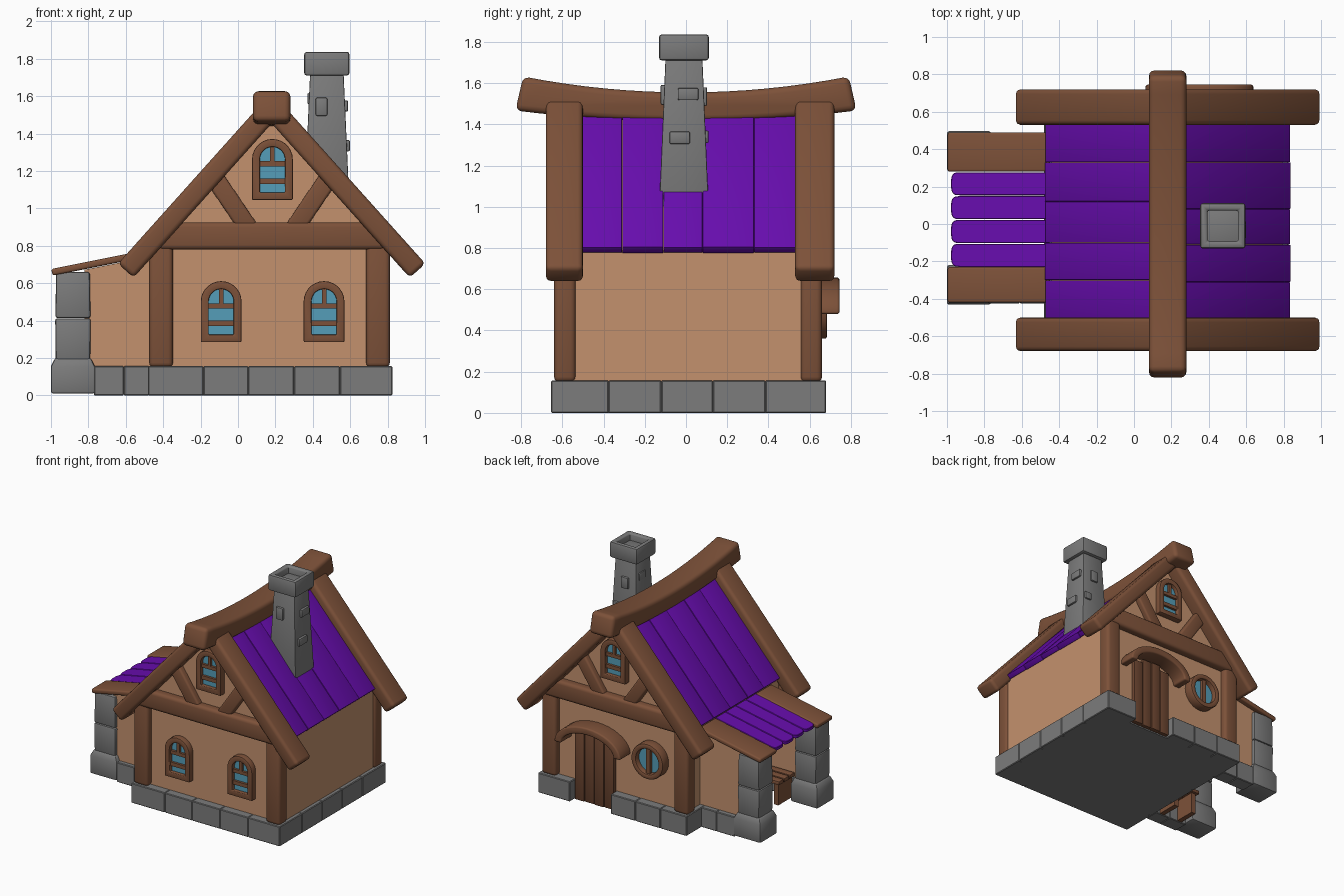
import bpy, bmesh, math

if "Cube" in bpy.data.objects:
    bpy.data.objects.remove(bpy.data.objects["Cube"])

def material(name, rgb):
    m = bpy.data.materials.new(name)
    m.diffuse_color = (*rgb, 1)
    m.use_nodes = True
    m.node_tree.nodes["Principled BSDF"].inputs["Base Color"].default_value = m.diffuse_color
    return m

PLASTER = material("tan plaster", (0.55, 0.285, 0.155))
WOOD = material("brown wood", (0.205, 0.083, 0.041))
DOOR = material("dark door wood", (0.155, 0.062, 0.031))
ROOF = material("purple roof", (0.135, 0.004, 0.42))
STONE = material("grey stone", (0.2, 0.2, 0.2))
GLASS = material("blue glass", (0.09, 0.34, 0.48))
CX = 0.18  # house ridge line


def finish(bm, name, mat, bevel=0, seg=3):
    bmesh.ops.recalc_face_normals(bm, faces=bm.faces)
    if bevel:
        edges = [e for e in bm.edges if len(e.link_faces) == 2 and e.calc_face_angle() > 0.6]
        bmesh.ops.bevel(bm, geom=edges, offset=bevel, segments=seg, profile=0.5,
                        affect='EDGES', clamp_overlap=True)
    for f in bm.faces:
        f.smooth = True
    for e in bm.edges:
        e.smooth = len(e.link_faces) == 2 and e.calc_face_angle() < 0.6
    me = bpy.data.meshes.new(name)
    bm.to_mesh(me)
    bm.free()
    me.materials.append(mat)
    ob = bpy.data.objects.new(name, me)
    bpy.context.collection.objects.link(ob)
    return ob


def place(axis, u, v, t):
    return {'x': (t, u, v), 'y': (u, t, v), 'z': (u, v, t)}[axis]


def prism(name, pts, a, b, mat, bevel=0, axis='y', seg=3):
    """Extrude an outline along an axis."""
    bm = bmesh.new()
    lo, hi = ([bm.verts.new(place(axis, u, v, t)) for u, v in pts] for t in (a, b))
    bm.faces.new(lo)
    bm.faces.new(hi)
    n = len(pts)
    for i in range(n):
        j = (i + 1) % n
        bm.faces.new((lo[i], lo[j], hi[j], hi[i]))
    return finish(bm, name, mat, bevel, seg)


def ring(name, outer, inner, a, b, mat, bevel=0, axis='y'):
    """Extruded frame between two matching outlines."""
    bm = bmesh.new()
    loops = [[bm.verts.new(place(axis, u, v, t)) for u, v in pts]
             for pts, t in ((outer, a), (outer, b), (inner, b), (inner, a))]
    n = len(outer)
    for k in range(4):
        p, q = loops[k], loops[(k + 1) % 4]
        for i in range(n):
            j = (i + 1) % n
            bm.faces.new((p[i], p[j], q[j], q[i]))
    return finish(bm, name, mat, bevel, 2)


def box(name, x0, x1, y0, y1, z0, z1, mat, bevel=0, seg=2):
    return prism(name, [(x0, z0), (x1, z0), (x1, z1), (x0, z1)], y0, y1, mat, bevel, seg=seg)


def bar(name, p, q, w, y0, y1, mat, bevel=0):
    """Sloping beam in the front plane."""
    dx, dz = q[0] - p[0], q[1] - p[1]
    d = math.hypot(dx, dz)
    nx, nz = -dz / d * w / 2, dx / d * w / 2
    return prism(name, [(p[0] + nx, p[1] + nz), (p[0] - nx, p[1] - nz),
                        (q[0] - nx, q[1] - nz), (q[0] + nx, q[1] + nz)], y0, y1, mat, bevel)


def tower(name, cx, cy, levels, mat, bevel=0.008):
    """Stacked rectangular sections (z, half x, half y)."""
    bm = bmesh.new()
    rows = [[bm.verts.new((cx + sx * hx, cy + sy * hy, z))
             for sx, sy in ((-1, -1), (1, -1), (1, 1), (-1, 1))] for z, hx, hy in levels]
    bm.faces.new(rows[0])
    bm.faces.new(rows[-1])
    for p, q in zip(rows, rows[1:]):
        for i in range(4):
            j = (i + 1) % 4
            bm.faces.new((p[i], p[j], q[j], q[i]))
    return finish(bm, name, mat, bevel, 2)


def arch(cx, z0, zs, r, n=14):
    return [(cx - r, z0), (cx + r, z0)] + [
        (cx + r * math.cos(math.pi * i / n), zs + r * math.sin(math.pi * i / n)) for i in range(n + 1)]


def disc(cx, cz, r, n=32):
    return [(cx + r * math.cos(2 * math.pi * i / n), cz + r * math.sin(2 * math.pi * i / n)) for i in range(n)]


def arched_window(name, cx, z0, wall, s):
    ring(name + "_frame", arch(cx, z0, z0 + 0.217, 0.109), arch(cx, z0 + 0.04, z0 + 0.217, 0.067),
         wall - s * 0.02, wall + s * 0.048, WOOD, 0.006)
    prism(name + "_glass", arch(cx, z0 + 0.035, z0 + 0.217, 0.07), wall + s * 0.008, wall + s * 0.016, GLASS)
    for za, zb in ((0.085, 0.115), (0.18, 0.207)):
        box(name + "_bar", cx - 0.07, cx + 0.07, wall, wall + s * 0.035, z0 + za, z0 + zb, WOOD)
    box(name + "_mullion", cx - 0.012, cx + 0.012, wall, wall + s * 0.035, z0 + 0.2, z0 + 0.287, WOOD)


# Walls with gables
prism("house_walls", [(-0.44, 0.14), (0.795, 0.14), (0.795, 0.785), (CX, 1.46), (-0.44, 0.785)],
      -0.59, 0.61, PLASTER)

# Stone foundation, with a gap at the back for the door
box("foundation_core", -0.46, 0.80, -0.63, 0.605, 0, 0.15, STONE)
def stone_row(name, cuts, lo, hi, along):
    for a, b in zip(cuts, cuts[1:]):
        r = (a, b, lo, hi) if along == 'x' else (lo, hi, a, b)
        box(name, *r, 0, 0.157, STONE, 0.005, 1)
stone_row("front_foundation", [-0.48, -0.185, 0.055, 0.3, 0.545, 0.825], -0.655, -0.58, 'x')
stone_row("back_foundation_a", [-0.48, -0.25, -0.03, 0.185], 0.6, 0.68, 'x')
stone_row("back_foundation_b", [0.545, 0.825], 0.6, 0.68, 'x')
ys = [-0.655, -0.375, -0.12, 0.13, 0.385, 0.68]
stone_row("right_foundation", ys, 0.76, 0.825, 'y')
stone_row("left_foundation", ys, -0.48, -0.42, 'y')

# Timber frame, gable windows and bargeboards on both ends
for s, wall, r0, r1 in ((-1, -0.59, -0.68, -0.5), (1, 0.61, 0.53, 0.72)):
    side = "front" if s < 0 else "back"
    p0, p1 = sorted((wall + s * 0.05, wall - s * 0.055))
    for x in (-0.475, 0.685):
        box(side + "_post", x, x + 0.127, p0, p1, 0.15, 0.82, WOOD, 0.025, 3)
    b0, b1 = sorted((wall + s * 0.06, wall - s * 0.03))
    box(side + "_crossbeam", -0.43, 0.79, b0, b1, 0.78, 0.925, WOOD, 0.025, 3)
    c0, c1 = sorted((wall + s * 0.045, wall - s * 0.03))
    for m in (-1, 1):
        bar(side + "_brace", (CX + m * 0.12, 0.89), (CX + m * 0.31, 1.17), 0.10, c0, c1, WOOD, 0.015)
        bar(side + "_rafter", (CX + m * 0.02, 1.515), (CX + m * 0.78, 0.667), 0.112, r0, r1, WOOD, 0.025)
    arched_window(side + "_gable_window", 0.184, 1.045, wall, s)

# Front windows
for x in (-0.09, 0.46):
    arched_window("front_window", x, 0.285, -0.59, -1)

# Main roof planks
for m, cuts in ((1, [-0.51, -0.31, -0.11, 0.08, 0.33, 0.54]), (-1, [-0.51, -0.3, -0.1, 0.12, 0.33, 0.54])):
    for i, (a, b) in enumerate(zip(cuts, cuts[1:])):
        bar("roof_plank", (CX, 1.5), (CX + m * 0.64, 0.79), 0.04 + 0.006 * (i % 2), a + 0.001, b - 0.001,
            ROOF, 0.003)

# Sagging ridge beam
N = 16
top = [(-0.79 + 1.58 * i / N, 1.555 + 0.077 * (2 * i / N - 1) ** 2) for i in range(N + 1)]
low = [(y * 1.048, z - 0.14 - 0.025 * (y / 0.79) ** 2) for y, z in reversed(top)]
prism("ridge_beam", top + low, 0.08, 0.28, WOOD, 0.03, axis='x')

# Chimney with hollow cap and raised bricks
KX, KY = 0.475, -0.01
tower("chimney_shaft", KX, KY, [(1.0, 0.122, 0.12), (1.78, 0.087, 0.087)], STONE, 0.006)
sq = lambda h: [(KX - h, KY - h), (KX + h, KY - h), (KX + h, KY + h), (KX - h, KY + h)]
ring("chimney_cap", sq(0.121), sq(0.083), 1.71, 1.837, STONE, 0.014, axis='z')
for y, z in ((0.01, 1.547), (-0.03, 1.335)):
    box("chimney_brick", 0.55, 0.6 - 0.045 * (z - 1.3), y - 0.05, y + 0.05, z - 0.03, z + 0.03, STONE, 0.008)
    box("chimney_brick", 0.36 + 0.045 * (z - 1.3), 0.4, y - 0.04, y + 0.04, z + 0.01, z + 0.07, STONE, 0.008)
box("chimney_brick", 0.415, 0.478, -0.123, -0.07, 1.495, 1.592, STONE, 0.008)
box("chimney_brick", 0.44, 0.505, 0.05, 0.103, 1.49, 1.58, STONE, 0.008)
box("chimney_brick", 0.51, 0.57, 0.05, 0.11, 1.31, 1.37, STONE, 0.008)

# Back door with curved canopy
DX = 0.36
for i, h in enumerate((0.55, 0.585, 0.585, 0.55)):
    x = DX - 0.172 + 0.086 * i
    box("door_plank", x + 0.002, x + 0.084, 0.595, 0.635 + 0.005 * (i % 2), 0.01, h, DOOR, 0.005)
arc = lambda rx, rz: [(0.35 + rx * math.cos(math.pi * i / 18), 0.48 + rz * math.sin(math.pi * i / 18))
                      for i in range(19)]
prism("door_canopy", arc(0.29, 0.177) + arc(0.23, 0.122)[::-1], 0.6, 0.745, WOOD, 0.012)

# Round back window
ring("round_window_frame", disc(-0.135, 0.5, 0.14), disc(-0.135, 0.5, 0.098), 0.59, 0.685, WOOD, 0.012)
prism("round_window_glass", disc(-0.135, 0.5, 0.1), 0.635, 0.643, GLASS)
box("round_window_mullion", -0.152, -0.118, 0.61, 0.67, 0.4, 0.6, WOOD)

# Side lean-to: pillars, side walls, footings and roof edge boards
for cy, y0, y1, w0, f0 in ((-0.325, -0.42, -0.23, -0.39, -0.425), (0.39, 0.28, 0.49, 0.38, 0.37)):
    tower("porch_pillar_base", -0.8825, cy, [(0.01, 0.118, 0.106), (0.155, 0.118, 0.106), (0.2, 0.096, 0.09)],
          STONE, 0.012)
    tower("porch_pillar_middle", -0.8825, cy, [(0.18, 0.092, 0.088), (0.412, 0.095, 0.091)], STONE, 0.012)
    tower("porch_pillar_top", -0.8825, cy, [(0.414, 0.094, 0.09), (0.66, 0.09, 0.087)], STONE, 0.012)
    prism("porch_wall", [(-0.82, 0.14), (-0.43, 0.14), (-0.43, 0.75), (-0.82, 0.672)], w0, w0 + 0.07, PLASTER)
    stone_row("porch_footing", [-0.77, -0.61, -0.475], f0, f0 + 0.12, 'x')
    bar("porch_edge_board", (-0.995, 0.658), (-0.45, 0.767), 0.036, y0, y1, WOOD, 0.012)

# Lean-to roof planks with rounded ends, sheared to the slope
for i in range(4):
    a, b = -0.229 + 0.1275 * i, -0.229 + 0.1275 * i + 0.123
    c, h = (a + b) / 2, (b - a) / 2
    end = []
    for k in range(13):
        t = math.pi * k / 12
        end.append((-0.93 - 0.048 * math.sin(t) ** 0.6, c - h * math.copysign(abs(math.cos(t)) ** 0.6, math.cos(t))))
    ob = prism("porch_roof_plank", [(-0.45, a)] + end + [(-0.45, b)], 0.645, 0.67, ROOF, 0.003, axis='z', seg=1)
    for v in ob.data.vertices:
        v.co.z += 0.2 * (v.co.x + 1)

# Low slatted bench under the lean-to
for i in range(3):
    box("bench_slat", -0.74, -0.5, -0.31 + 0.07 * i, -0.25 + 0.07 * i, 0.17, 0.2, WOOD, 0.006)
for x in (-0.72, -0.55):
    box("bench_leg", x, x + 0.04, -0.3, -0.13, 0, 0.17, WOOD)
